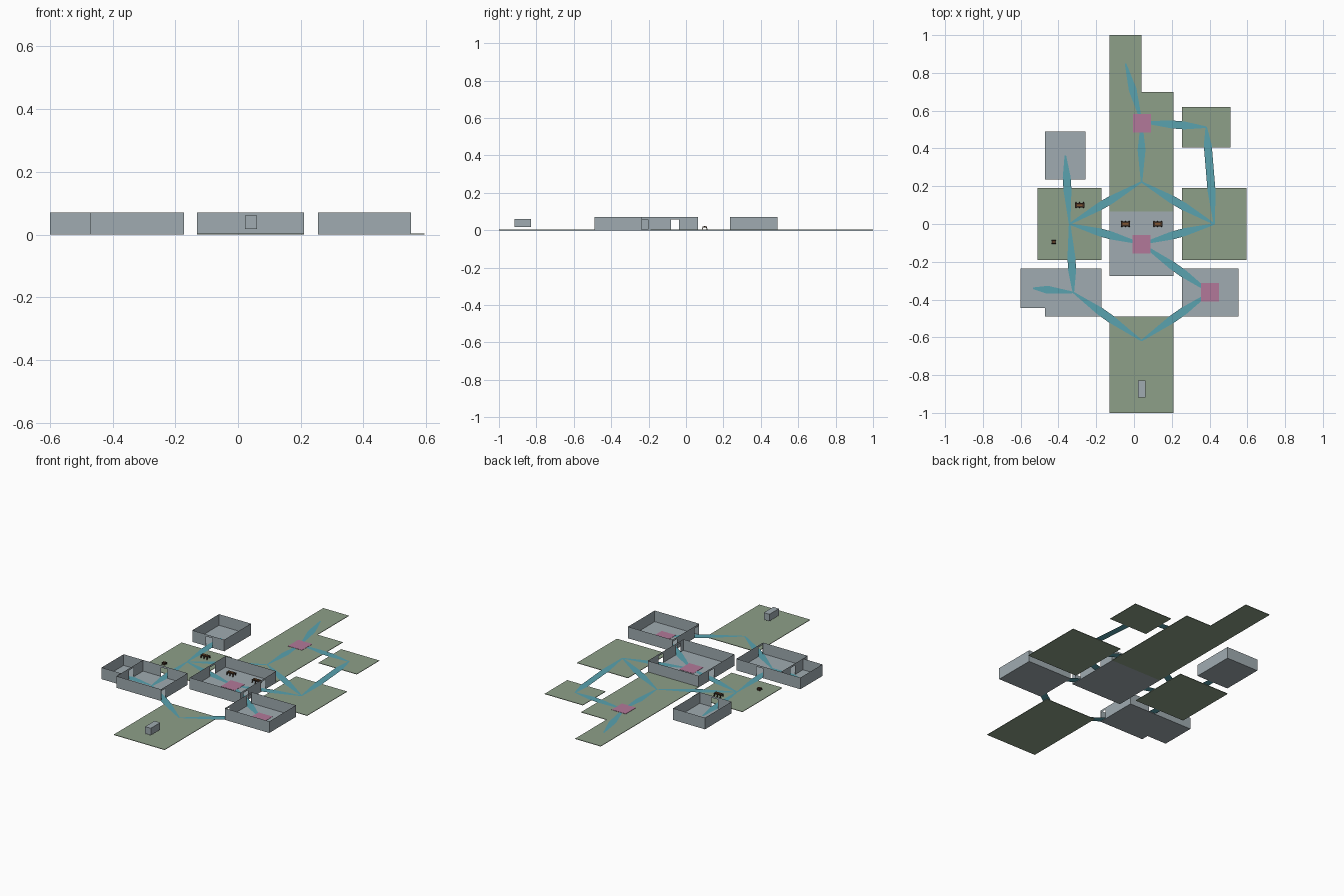
import bpy, bmesh, math
from mathutils import Vector

if "Cube" in bpy.data.objects:
    bpy.data.objects.remove(bpy.data.objects["Cube"])


def material(name, rgb):
    m = bpy.data.materials.new(name)
    m.diffuse_color = (*rgb, 1)
    m.use_nodes = True
    m.node_tree.nodes["Principled BSDF"].inputs["Base Color"].default_value = m.diffuse_color
    return m


GREY = material("stone grey", (0.35, 0.41, 0.44))
GREEN = material("grass green", (0.27, 0.35, 0.25))
TEAL = material("path teal", (0.10, 0.36, 0.43))
PINK = material("tile pink", (0.45, 0.19, 0.32))
DARK = material("dark brown", (0.045, 0.025, 0.015))
BROWN = material("wood brown", (0.22, 0.09, 0.03))

FLOOR, HEIGHT, DOOR_TOP, PATH = 0.003, 0.07, 0.058, 0.042

# Rooms: x0, x1, y0, y1, walled
ROOMS = {
    "north_arm": (-0.13, 0.04, 0.70, 1.0, False),
    "north": (-0.13, 0.21, 0.38, 0.70, False),
    "mid": (-0.13, 0.21, 0.065, 0.38, False),
    "west": (-0.51, -0.172, -0.19, 0.19, False),
    "east": (0.255, 0.595, -0.19, 0.19, False),
    "north_east": (0.255, 0.51, 0.405, 0.62, False),
    "south": (-0.13, 0.21, -0.745, -0.49, False),
    "far_south": (-0.13, 0.21, -1.0, -0.745, False),
    "centre": (-0.13, 0.21, -0.275, 0.065, True),
    "north_west": (-0.47, -0.257, 0.235, 0.49, True),
    "south_east": (0.255, 0.552, -0.49, -0.235, True),
    "south_west": (-0.47, -0.172, -0.49, -0.235, True),
    "side_room": (-0.60, -0.47, -0.445, -0.235, True),
}
LINKS = [("north_arm", "north"), ("north", "north_east"), ("north_east", "east"),
         ("north", "mid"), ("mid", "west"), ("mid", "east"), ("west", "centre"),
         ("east", "centre"), ("west", "north_west"), ("west", "south_west"),
         ("south_west", "side_room"), ("south_west", "south"),
         ("south_east", "south"), ("centre", "south_east")]


def finish(bm, name, mat):
    me = bpy.data.meshes.new(name)
    bm.to_mesh(me)
    bm.free()
    me.materials.append(mat)
    ob = bpy.data.objects.new(name, me)
    bpy.context.collection.objects.link(ob)
    return ob


def add_face(bm, pts):
    bm.faces.new([bm.verts.new(p) for p in pts])


def add_box(bm, x0, x1, y0, y1, z0, z1):
    vs = bmesh.ops.create_cube(bm, size=1)["verts"]
    for v in vs:
        v.co = Vector(((x0 + x1) / 2 + v.co.x * (x1 - x0),
                       (y0 + y1) / 2 + v.co.y * (y1 - y0),
                       (z0 + z1) / 2 + v.co.z * (z1 - z0)))
    return vs


def centre(name):
    x0, x1, y0, y1, _ = ROOMS[name]
    return Vector(((x0 + x1) / 2, (y0 + y1) / 2))


def leave(name, other):
    """Point and side where the path from one room's middle crosses its edge."""
    x0, x1, y0, y1, _ = ROOMS[name]
    c = centre(name)
    d = centre(other) - c
    tx = (x1 - x0) / 2 / max(abs(d.x), 1e-6)
    ty = (y1 - y0) / 2 / max(abs(d.y), 1e-6)
    if tx < ty:
        return c + d * tx, "E" if d.x > 0 else "W"
    return c + d * ty, "N" if d.y > 0 else "S"


# Floors
for name, (x0, x1, y0, y1, walled) in ROOMS.items():
    bm = bmesh.new()
    add_box(bm, x0, x1, y0, y1, 0, FLOOR)
    finish(bm, name + "_floor", GREY if walled else GREEN)

# Paths, full width between rooms and tapering toward the room middles
doors = {}
bm = bmesh.new()
for a, b in LINKS:
    pa, side_a = leave(a, b)
    pb, side_b = leave(b, a)
    doors.setdefault((a, side_a), []).append(pa)
    doors.setdefault((b, side_b), []).append(pb)
    ca, cb = centre(a), centre(b)
    u = (cb - ca).normalized()
    n = Vector((-u.y, u.x))
    pa, pb = pa - u * 0.012, pb + u * 0.012
    strip = [(ca, 0.004), (pa, PATH / 2), (pb, PATH / 2), (cb, 0.004)]
    if (pb - pa).length < 0.04:
        strip.pop(2)
    for (p, w), (q, v) in zip(strip, strip[1:]):
        add_face(bm, [(*(p - n * w), FLOOR + 0.0005), (*(q - n * v), FLOOR + 0.0005),
                      (*(q + n * v), FLOOR + 0.0005), (*(p + n * w), FLOOR + 0.0005)])
finish(bm, "paths", TEAL)

# Thin walls with door openings where paths pass
for name, (x0, x1, y0, y1, walled) in ROOMS.items():
    if not walled:
        continue
    bm = bmesh.new()
    sides = {"S": ((x0, y0), (x1, y0)), "E": ((x1, y0), (x1, y1)),
             "N": ((x1, y1), (x0, y1)), "W": ((x0, y1), (x0, y0))}
    for side, (p, q) in sides.items():
        if name == "side_room" and side == "E":
            continue  # shared with the neighbouring room
        p, q = Vector(p), Vector(q)
        length = (q - p).length
        u = (q - p) / length

        def panel(s, t, z0):
            a, b = p + u * s, p + u * t
            add_face(bm, [(*a, z0), (*b, z0), (*b, HEIGHT), (*a, HEIGHT)])

        at = 0
        for m in sorted((d - p).dot(u) for d in doors.get((name, side), [])):
            lo, hi = max(m - 0.022, 0.004), min(m + 0.022, length - 0.004)
            panel(at, lo, 0)
            panel(lo, hi, DOOR_TOP)
            at = hi
        panel(at, length, 0)
    finish(bm, name + "_walls", GREY)

# Pink floor tiles
for i, (x, y) in enumerate([(0.042, 0.535), (0.04, -0.105), (0.403, -0.36)]):
    bm = bmesh.new()
    add_box(bm, x - 0.047, x + 0.047, y - 0.051, y + 0.047, FLOOR, FLOOR + 0.0015)
    finish(bm, f"pink_tile_{i + 1}", PINK)

# Grey block in the far south yard
bm = bmesh.new()
add_box(bm, 0.022, 0.06, -0.918, -0.828, 0.018, 0.06)
finish(bm, "grey_block", GREY)


# Small tables with slatted top and splayed legs
def table(name, x, y, w, d, h):
    bm = bmesh.new()
    for sx in (-1, 0, 1):
        for sy in (-1, 1):
            leg = add_box(bm, x + sx * w * 0.4 - 0.003, x + sx * w * 0.4 + 0.003,
                          y + sy * d * 0.25 - 0.002, y + sy * d * 0.25 + 0.002,
                          FLOOR, h)
            for v in leg:
                if v.co.z < h / 2:
                    v.co.y += sy * d * 0.2
    add_box(bm, x - w / 2, x + w / 2, y - d * 0.4, y + d * 0.4, h - 0.004, h)
    finish(bm, name + "_frame", DARK)
    bm = bmesh.new()
    add_box(bm, x - w * 0.3, x + w * 0.3, y - d * 0.15, y + d * 0.15, h, h + 0.002)
    finish(bm, name + "_top", BROWN)


for i, (x, y) in enumerate([(-0.288, 0.10), (-0.045, 0.0), (0.125, 0.0)]):
    table(f"table_{i + 1}", x, y, 0.05, 0.03, 0.02)
table("stool", -0.425, -0.095, 0.02, 0.02, 0.016)
